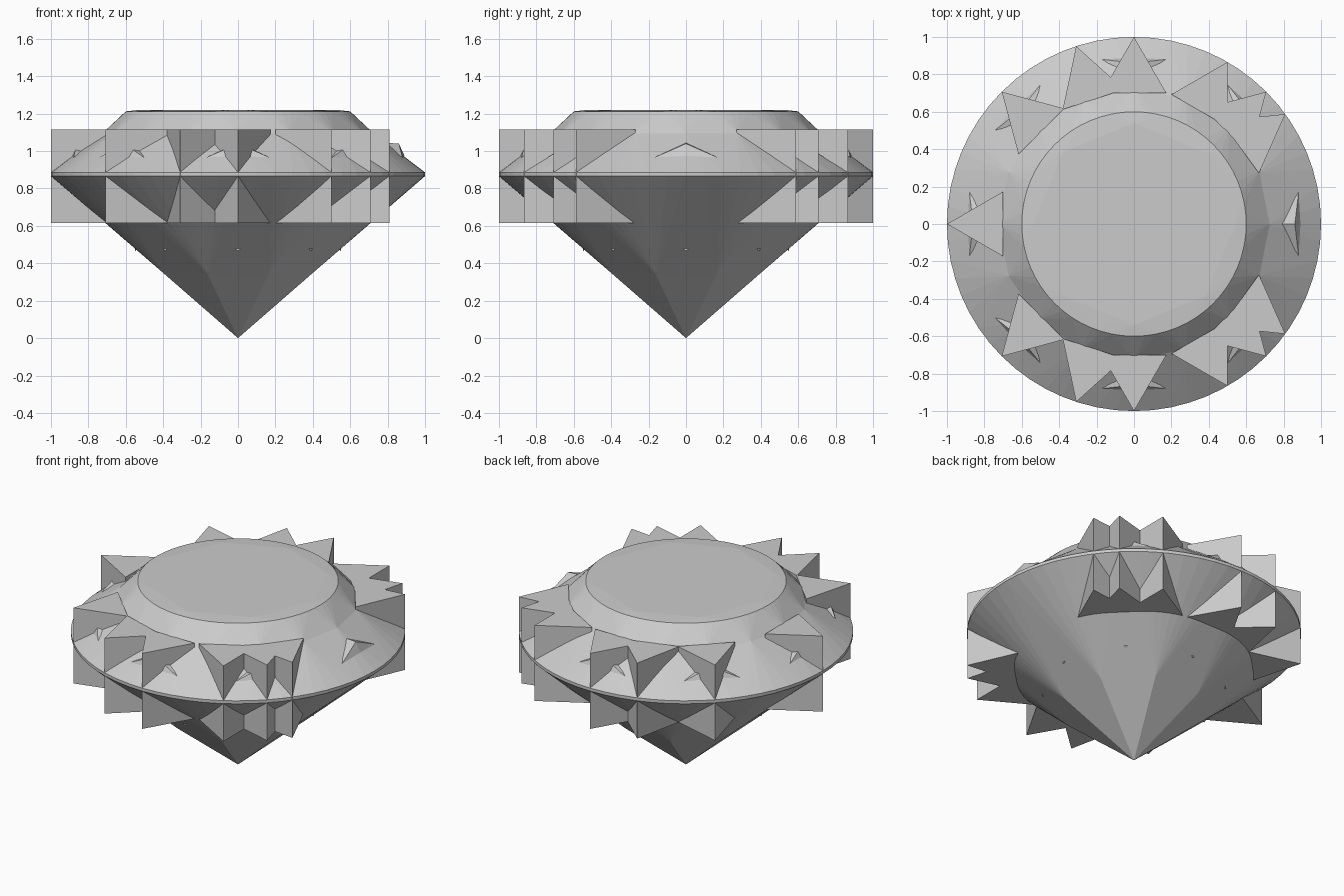
import bpy, bmesh
from math import sin, cos, radians, pi
from mathutils import Vector

if "Cube" in bpy.data.objects:
    bpy.data.objects.remove(bpy.data.objects["Cube"])


def polar(deg, r, z):
    a = radians(deg)
    return Vector((r * cos(a), r * sin(a), z))


def finish(bm, name):
    bmesh.ops.recalc_face_normals(bm, faces=bm.faces)
    me = bpy.data.meshes.new(name)
    bm.to_mesh(me)
    bm.free()
    ob = bpy.data.objects.new(name, me)
    bpy.context.collection.objects.link(ob)
    return ob


def ring(bm, n, r, z, start=0):
    return [bm.verts.new(polar(start + 360 * i / n, r, z)) for i in range(n)]


def fan_bridge(bm, few, many, shift=0):
    """Join a coarse ring to a fine ring with fans of triangles."""
    n, m = len(few), len(many)
    k = m // n
    for i in range(n):
        c = i * k + shift
        for j in range(-(k // 2), k // 2):
            bm.faces.new((few[i], many[(c + j) % m], many[(c + j + 1) % m]))
        bm.faces.new((few[i], many[(c + k // 2) % m], few[(i + 1) % n]))


# Faceted gem: point, pavilion, girdle, crown and table
bm = bmesh.new()
N = 64
tip = bm.verts.new((0, 0, 0))
pavilion = ring(bm, 8, 0.43, 0.346, 22.5)
girdle_low = ring(bm, N, 1.0, 0.866)
girdle_top = ring(bm, N, 1.0, 0.886)
crown = ring(bm, 16, 0.725, 1.095)
table_rim = ring(bm, N, 0.6, 1.212)
table = ring(bm, 8, 0.54, 1.219)
for i in range(8):
    bm.faces.new((tip, pavilion[i], pavilion[(i + 1) % 8]))
fan_bridge(bm, pavilion, girdle_low, 4)
for i in range(N):
    j = (i + 1) % N
    bm.faces.new((girdle_low[i], girdle_low[j], girdle_top[j], girdle_top[i]))
fan_bridge(bm, crown, girdle_top)
fan_bridge(bm, crown, table_rim)
fan_bridge(bm, table, table_rim)
bm.faces.new(table)
finish(bm, "gem_body")

# Three-sided prisms with an edge pointing outward at the girdle
half = (36, 45, 60, 90, 108, 135)
for n, deg in enumerate([*half, 180, *(-a for a in half)]):
    bm = bmesh.new()
    c = polar(deg, 0.8, 0)
    low, high = ([bm.verts.new(c + polar(deg + 120 * i, 0.2, z)) for i in range(3)]
                 for z in (0.616, 1.115))
    bm.faces.new(low)
    bm.faces.new(high)
    for i in range(3):
        j = (i + 1) % 3
        bm.faces.new((low[i], low[j], high[j], high[i]))
    finish(bm, f"girdle_prism_{n + 1}")


# Small raised chips: four-point slivers repeated every 45 degrees
def chips(name, width, side, top, bottom, back):
    bm = bmesh.new()
    for k in range(8):
        out = polar(45 * k, 1, 0)
        across = polar(45 * k + 90, 1, 0)
        pts = [(side[0], -width, side[1]), (side[0], width, side[1]),
               (top[0], 0, top[1]), (bottom[0], 0, bottom[1]), (back[0], 0, back[1])]
        l, r, t, b, s = [bm.verts.new(out * x + across * y + Vector((0, 0, z)))
                         for x, y, z in pts]
        for f in ((l, t, b), (r, b, t), (l, s, t), (r, t, s), (l, b, s), (r, s, b)):
            bm.faces.new(f)
    finish(bm, name)


chips("crown_chips", 0.17, (0.88, 0.965), (0.86, 1.04), (0.89, 0.975), (0.77, 1.045))
chips("pavilion_chips", 0.025, (0.55, 0.488), (0.55, 0.49), (0.55, 0.465), (0.52, 0.49))
